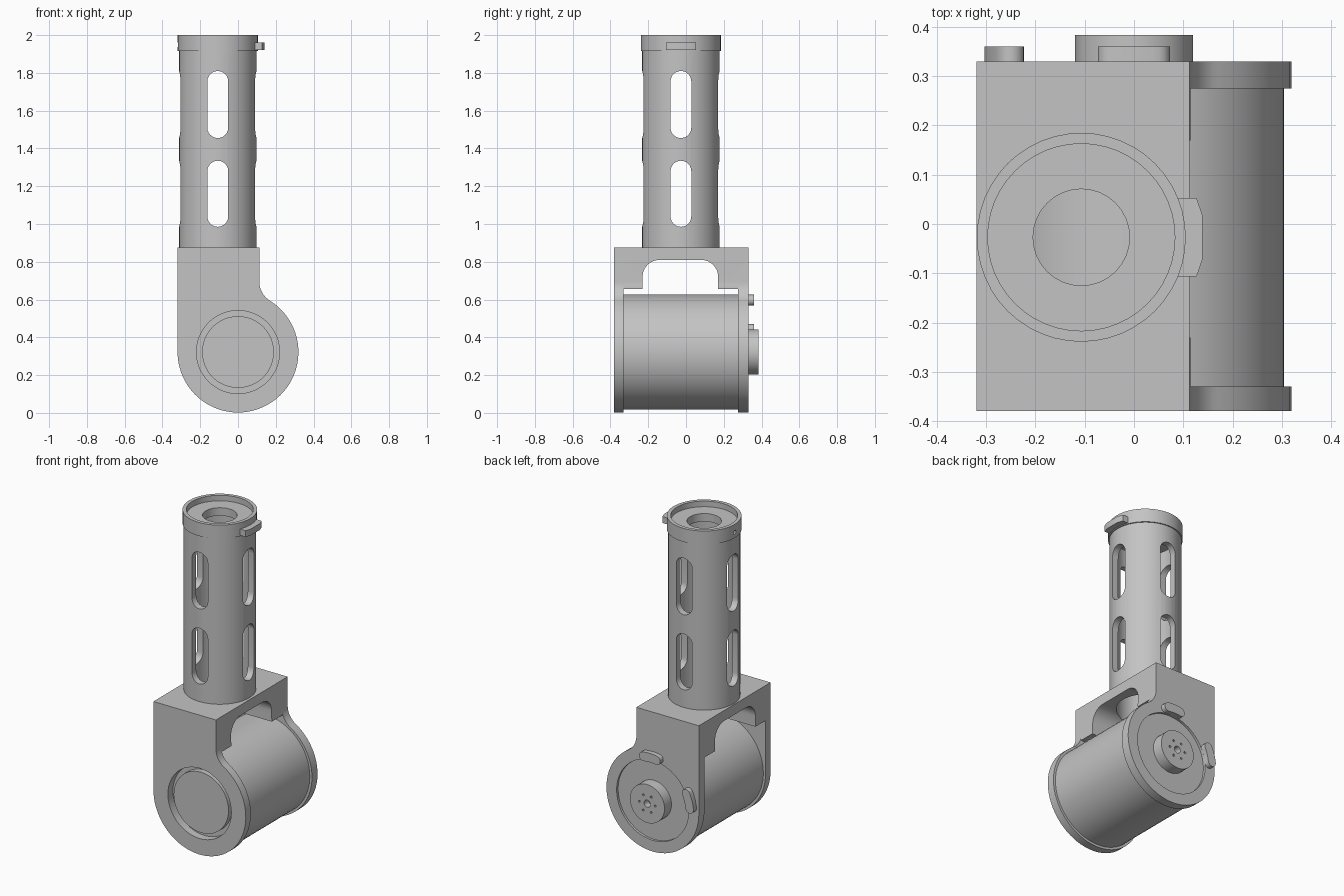
import bpy, bmesh
from math import sin, cos, pi, radians, acos, sqrt

cube = bpy.data.objects.get("Cube")
if cube:
    bpy.data.objects.remove(cube)

grey = bpy.data.materials.new("plain grey")
grey.use_nodes = True
colour = (0.55, 0.55, 0.55, 1)
grey.diffuse_color = colour
grey.node_tree.nodes["Principled BSDF"].inputs["Base Color"].default_value = colour


def arc(cx, cy, r, start, end, n=12):
    """Points along an arc, angles in radians."""
    return [(cx + r * cos(start + (end - start) * i / n),
             cy + r * sin(start + (end - start) * i / n)) for i in range(n + 1)]


def prism(name, outline, axis, lo, hi):
    """Extrude a 2D outline along an axis."""
    place = {"x": lambda u, v, w: (w, u, v),
             "y": lambda u, v, w: (u, w, v),
             "z": lambda u, v, w: (u, v, w)}[axis]
    bm = bmesh.new()
    rings = [[bm.verts.new(place(u, v, w)) for u, v in outline] for w in (lo, hi)]
    for ring in rings:
        bm.faces.new(ring)
    for i in range(len(outline)):
        bm.faces.new((rings[0][i - 1], rings[0][i], rings[1][i], rings[1][i - 1]))
    bmesh.ops.recalc_face_normals(bm, faces=bm.faces)
    mesh = bpy.data.meshes.new(name)
    bm.to_mesh(mesh)
    bm.free()
    mesh.materials.append(grey)
    ob = bpy.data.objects.new(name, mesh)
    bpy.context.collection.objects.link(ob)
    return ob


def cylinder(name, centre, r, axis, lo, hi, n=48):
    return prism(name, arc(*centre, r, 0, 2 * pi, n)[:-1], axis, lo, hi)


def activate(ob):
    bpy.ops.object.select_all(action="DESELECT")
    ob.select_set(True)
    bpy.context.view_layer.objects.active = ob


def cut(ob, *cutters):
    """Subtract cutters from a part and discard them."""
    activate(ob)
    for cutter in cutters:
        mod = ob.modifiers.new("cut", "BOOLEAN")
        mod.operation = "DIFFERENCE"
        mod.solver = "EXACT"
        mod.object = cutter
        bpy.ops.object.modifier_apply(modifier=mod.name)
        bpy.data.objects.remove(cutter)


TUBE = (-0.107, -0.027)     # tube axis in x, y
HUB = (0, 0.322)            # motor axis in x, z
PLATE_R, FILLET_R, NECK_X, TOP_Z = 0.32, 0.12, 0.113, 0.875

# Bracket: side outline with rounded foot and filleted neck
reach = PLATE_R + FILLET_R
meet = acos((NECK_X + FILLET_R) / reach)
fillet = arc(NECK_X + FILLET_R, HUB[1] + reach * sin(meet), FILLET_R, pi, pi + meet)
foot = arc(*HUB, PLATE_R, meet, -pi, 48)
bracket = prism("bracket", [(-PLATE_R, TOP_Z), (NECK_X, TOP_Z)] + fillet + foot[1:],
                "y", -0.38, 0.33)
bay = [(-0.5, -0.1), (0.5, -0.1), (0.5, 0.8), (NECK_X + 0.002, 0.8),
       (NECK_X + 0.002, 0.655), (-0.5, 0.655)]
arch = ([(-0.23, 0.6), (0.17, 0.6)] + arc(0.08, 0.72, 0.09, 0, pi / 2)
        + arc(-0.14, 0.72, 0.09, pi / 2, pi))
cut(bracket,
    prism("bay", bay, "y", -0.33, 0.275),
    prism("arch", arch, "x", -0.5, 0.5),
    cylinder("bore", TUBE, 0.165, "z", 0.7, 1),
    cylinder("front_hole", HUB, 0.22, "y", -0.5, -0.2),
    cylinder("back_hole", HUB, 0.25, "y", 0.2, 0.5))

# Motor body with front boss, back face and shaft hub
motor = cylinder("motor_body", HUB, 0.305, "y", -0.33, 0.275, 64)
boss = cylinder("front_boss", HUB, 0.19, "y", -0.365, -0.325)
back_face = cylinder("motor_back_face", HUB, 0.25, "y", 0.27, 0.315)
hub = cylinder("shaft_hub", HUB, 0.12, "y", 0.31, 0.384, 36)
cut(hub, cylinder("shaft_hole", HUB, 0.022, "y", 0.34, 0.5, 20),
    *[cylinder("bolt_hole", (HUB[0] + 0.055 * cos(k * pi / 3), HUB[1] + 0.055 * sin(k * pi / 3)),
               0.007, "y", 0.365, 0.5, 10) for k in range(6)])


# Curved clips with rounded ends around the back face
def clip(name, angle):
    mid, half, spread = 0.278, 0.028, radians(9.5)
    a, b = angle - spread, angle + spread
    end_a = (HUB[0] + mid * cos(a), HUB[1] + mid * sin(a))
    end_b = (HUB[0] + mid * cos(b), HUB[1] + mid * sin(b))
    outline = (arc(*HUB, mid + half, a, b, 8)
               + arc(*end_b, half, b, b + pi, 8)[1:-1]
               + arc(*HUB, mid - half, b, a, 8)
               + arc(*end_a, half, a + pi, a + 2 * pi, 8)[1:-1])
    return prism(name, outline, "y", 0.29, 0.36)


clips = [clip("top_clip", radians(90)), clip("side_clip", radians(164))]

# Slotted tube: two rows of long slots through all four sides
tube = cylinder("tube", TUBE, 0.205, "z", TOP_Z - 0.005, 1.92)
cut(tube, cylinder("tube_bore", TUBE, 0.165, "z", 0.5, 2.2))
for low, high in ((0.985, 1.335), (1.455, 1.81)):
    for axis, centre, other in (("x", TUBE[1], TUBE[0]), ("y", TUBE[0], TUBE[1])):
        w = 0.055
        slot = (arc(centre, high - w, w, 0, pi) + arc(centre, low + w, w, pi, 2 * pi))
        cut(tube, prism("slot", slot, axis, other - 0.3, other + 0.3))

# Cap: recessed rim, central opening and small side hole
cap = cylinder("cap", TUBE, 0.212, "z", 1.915, 2.0)
cut(cap, cylinder("recess", TUBE, 0.19, "z", 1.965, 2.2),
    cylinder("opening", TUBE, 0.098, "z", 1.8, 2.2, 32),
    cylinder("side_hole", (TUBE[1], 1.95), 0.012, "x", -0.4, -0.3, 12))

# Cap tab with softened corners
tab_half = [(0.08, 0.08), (0.127, 0.08), (0.139, 0.045)]
tab = prism("cap_tab", [(x, TUBE[1] + y) for x, y in tab_half]
            + [(x, TUBE[1] - y) for x, y in reversed(tab_half)], "z", 1.92, 1.96)

# Smooth curved walls while keeping edges crisp
for ob in [bracket, motor, boss, back_face, hub, tube, cap, tab] + clips:
    activate(ob)
    bpy.ops.object.shade_smooth_by_angle(angle=radians(30))
